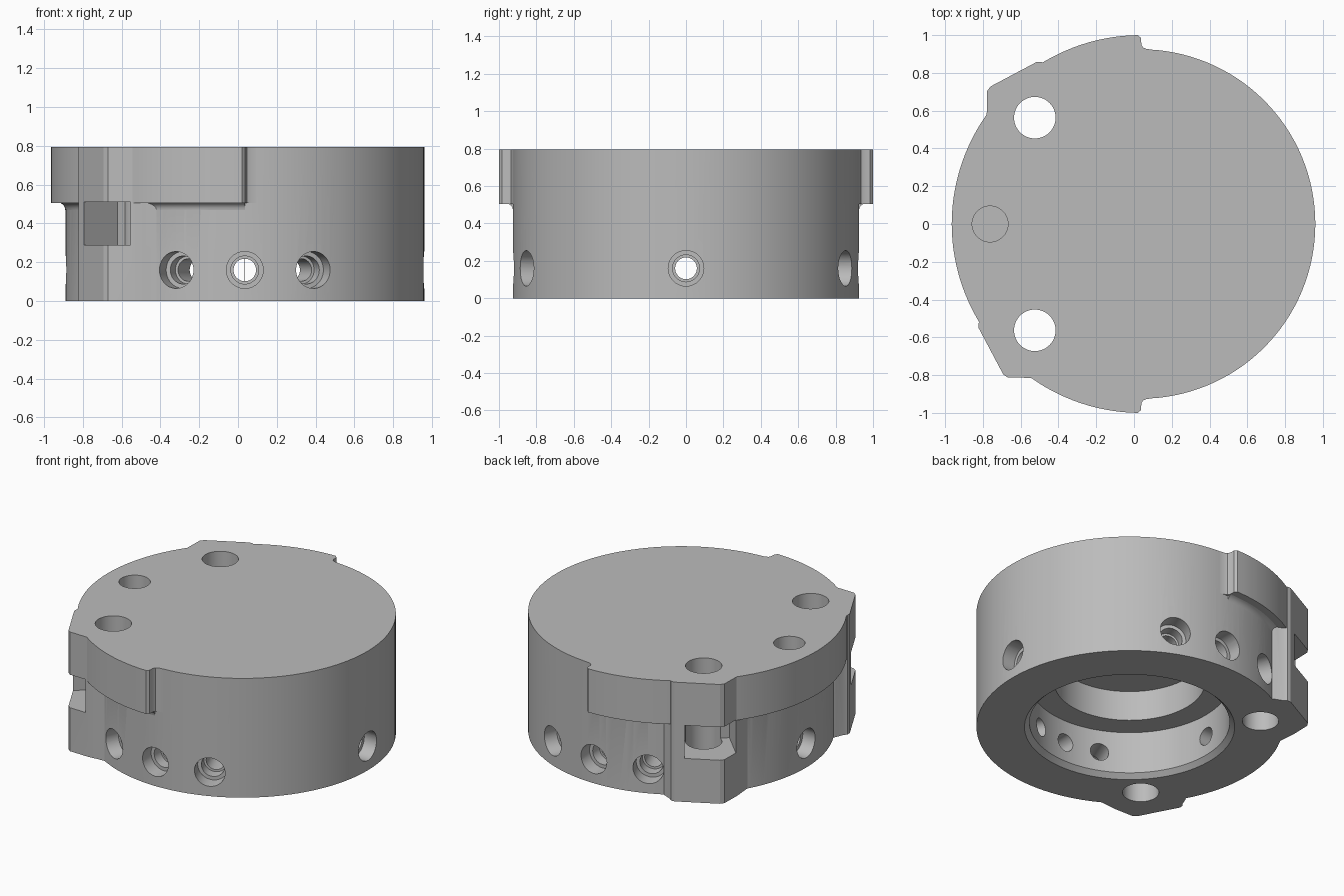
import bpy, bmesh, math
from mathutils import Matrix, Vector

cube = bpy.data.objects.get("Cube")
if cube:
    bpy.data.objects.remove(cube, do_unlink=True)

CX = 0.035          # axis of the round body
TOP = 0.795
R_BODY, R_FLANGE = 0.925, 1.0
HOLE_Z = 0.16
SIDES = 128

grey = bpy.data.materials.new("plain_grey")
grey.use_nodes = True
color = (0.5, 0.5, 0.5, 1)
grey.diffuse_color = color
grey.node_tree.nodes["Principled BSDF"].inputs["Base Color"].default_value = color


def finish(name, bm):
    bmesh.ops.recalc_face_normals(bm, faces=bm.faces)
    mesh = bpy.data.meshes.new(name)
    bm.to_mesh(mesh)
    bm.free()
    mesh.materials.append(grey)
    obj = bpy.data.objects.new(name, mesh)
    bpy.context.collection.objects.link(obj)
    return obj


def prism(name, outline, z0, z1, turn=0.0):
    """Extrude an outline given around the body axis, then turn it."""
    bm = bmesh.new()
    face = bm.faces.new([bm.verts.new((x, y, z0)) for x, y in outline])
    ext = bmesh.ops.extrude_face_region(bm, geom=[face])
    verts = [v for v in ext["geom"] if isinstance(v, bmesh.types.BMVert)]
    bmesh.ops.translate(bm, verts=verts, vec=(0, 0, z1 - z0))
    bmesh.ops.transform(bm, verts=bm.verts, matrix=Matrix.Translation((CX, 0, 0)) @ Matrix.Rotation(turn, 4, 'Z'))
    return finish(name, bm)


def rod(name, start, end, radius, sides=48):
    """Cylinder between two points given around the body axis."""
    a, b = Vector(start), Vector(end)
    rot = (b - a).to_track_quat('Z', 'Y').to_matrix().to_4x4()
    bm = bmesh.new()
    bmesh.ops.create_cone(bm, cap_ends=True, segments=sides, radius1=radius, radius2=radius,
                          depth=(b - a).length,
                          matrix=Matrix.Translation((a + b) / 2 + Vector((CX, 0, 0))) @ rot)
    return finish(name, bm)


def lathe(name, profile, start=0.0, sweep=math.tau, steps=SIDES):
    """Spin a closed r, z profile about the body axis."""
    bm = bmesh.new()
    full = sweep > 6.28
    rings = []
    for i in range(steps if full else steps + 1):
        a = start + sweep * i / steps
        rings.append([bm.verts.new((CX + r * math.cos(a), r * math.sin(a), z)) for r, z in profile])
    n = len(profile)
    for i in range(steps):
        p, q = rings[i], rings[(i + 1) % len(rings)]
        for j in range(n):
            k = (j + 1) % n
            bm.faces.new((p[j], p[k], q[k], q[j]))
    if not full:
        bm.faces.new(rings[0])
        bm.faces.new(rings[-1])
    return finish(name, bm)


def combine(target, other, operation):
    mod = target.modifiers.new(operation.lower(), 'BOOLEAN')
    mod.operation = operation
    mod.solver = 'EXACT'
    mod.object = other
    bpy.context.view_layer.objects.active = target
    bpy.ops.object.modifier_apply(modifier=mod.name)
    bpy.data.objects.remove(other, do_unlink=True)


def arc(radius, a0, a1, steps):
    return [(radius * math.cos(a0 + (a1 - a0) * i / steps),
             radius * math.sin(a0 + (a1 - a0) * i / steps)) for i in range(steps + 1)]


# Round body
body = rod("housing_body", (0, 0, 0), (0, 0, TOP), R_BODY, SIDES)

# Half flange with small blended ends
end = [(0.07, 0.9), (0.06, 0.923), (0.03, 0.927), (0.012, 0.935), (0.004, 0.95), (0.002, 0.985)]
outline = end + arc(R_FLANGE, math.radians(90.8), math.radians(269.2), 72)
outline += [(x, -y) for x, y in reversed(end)]
combine(body, prism("flange", outline, 0.505, TOP), 'UNION')

# Fillet below the flange
fr = 0.04
fillet = [(R_BODY - 0.03, 0.46)]
fillet += [(R_BODY + fr * (1 - math.cos(t)), 0.468 + fr * math.sin(t))
           for t in [math.pi / 2 * i / 5 for i in range(6)]]
fillet += [(R_BODY + fr, 0.53), (R_BODY - 0.03, 0.53)]
combine(body, lathe("flange_fillet", fillet, math.pi / 2, math.pi, 64), 'UNION')

# Two bolt lugs, a quarter turn apart
lug = [(-0.5, -0.5), (-0.8, -0.42), (-0.822, -0.455), (-0.842, -0.505), (-0.858, -0.525),
       (-0.858, -0.55), (-0.728, -0.795), (-0.705, -0.812), (-0.57, -0.815), (-0.52, -0.81), (-0.45, -0.805),
       (-0.4, -0.8)]
for turn in (0, -math.pi / 2):
    combine(body, prism("lug", lug, 0, TOP, turn), 'UNION')

# Bolt head pockets and through holes
pocket = [(0.768, -0.16), (1.3, -0.16), (1.3, 0.16), (0.768, 0.16)]
for sign in (1, -1):
    combine(body, prism("pocket_cutter", pocket, 0.29, 0.51, sign * math.radians(135)), 'DIFFERENCE')
    x, y = -0.56, sign * 0.563
    combine(body, rod("bolt_cutter", (x, y, -0.1), (x, y, 1), 0.11), 'DIFFERENCE')

# Blind hole in the top
combine(body, rod("pin_cutter", (-0.797, 0, 0.4), (-0.797, 0, 1), 0.095), 'DIFFERENCE')

# Stepped bore with a chamfered mouth, open below
bore = [(0.001, -0.1), (0.635, -0.1), (0.635, 0), (0.605, 0.03), (0.605, 0.31),
        (0.455, 0.31), (0.455, 0.51), (0.001, 0.51)]
cutter = lathe("bore_cutter", bore)
bm = bmesh.new()
bm.from_mesh(cutter.data)
bmesh.ops.remove_doubles(bm, verts=bm.verts, dist=0.0015)
bmesh.ops.recalc_face_normals(bm, faces=bm.faces)
bm.to_mesh(cutter.data)
bm.free()
combine(body, cutter, 'DIFFERENCE')

# Counterbored radial screw holes
for angle in (0, 67.5, 90, 112.5, 180, 247.5, 270, 292.5):
    a = math.radians(angle)
    c, s = math.cos(a), math.sin(a)
    for inner, radius in ((0.83, 0.095), (0.76, 0.072), (0.5, 0.058)):
        combine(body, rod("screw_cutter", (inner * c, inner * s, HOLE_Z),
                          (1.1 * c, 1.1 * s, HOLE_Z), radius, 40), 'DIFFERENCE')

# Smooth round walls, sharp edges
for o in bpy.context.selected_objects:
    o.select_set(False)
body.select_set(True)
bpy.context.view_layer.objects.active = body
bpy.ops.object.shade_smooth_by_angle(angle=math.radians(25))
